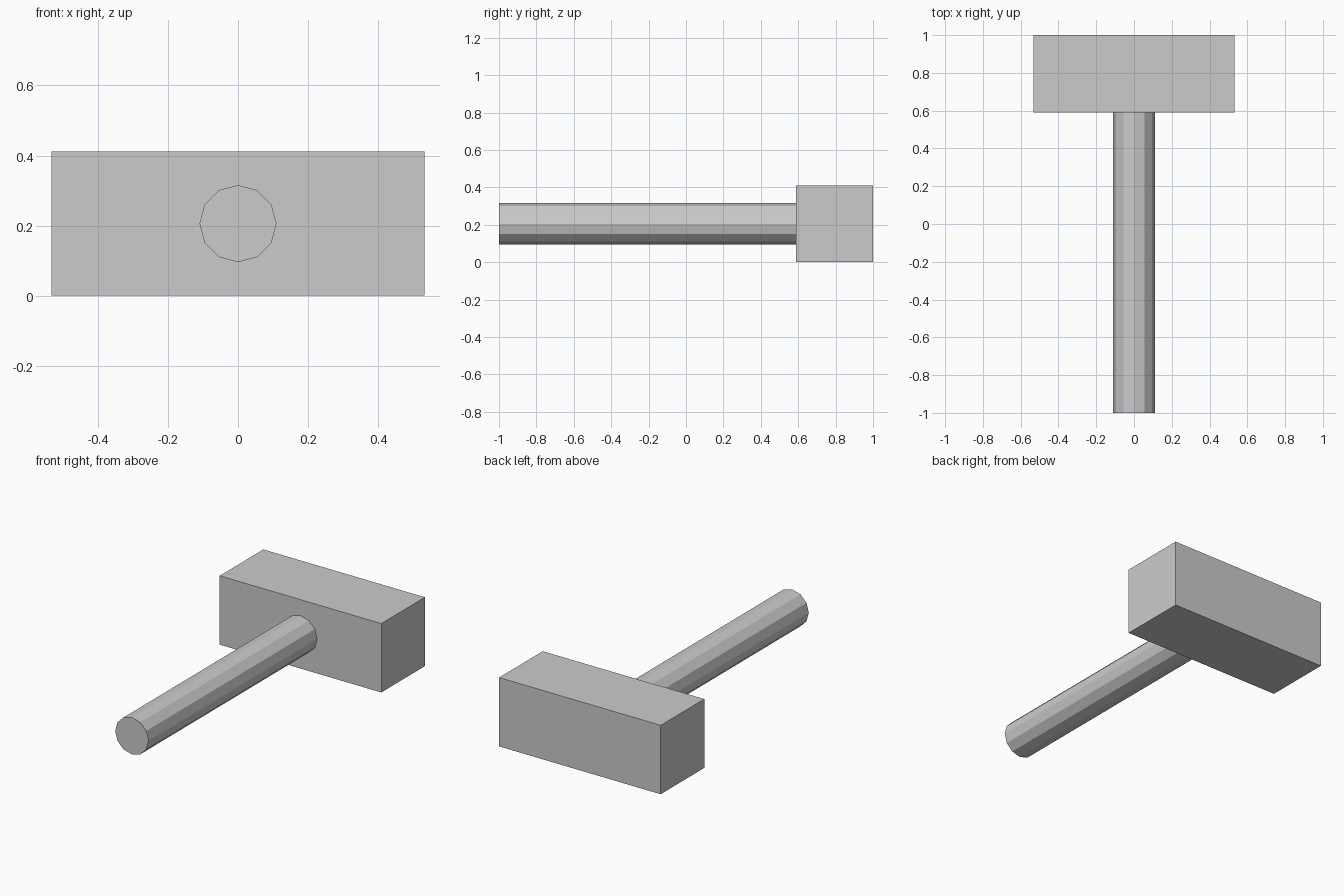
import bpy
from math import pi

if "Cube" in bpy.data.objects:
    bpy.data.objects.remove(bpy.data.objects["Cube"])

HEAD_W, HEAD_D = 1.066, 0.411   # head length, and its square section
HANDLE_R = 0.11
MID_Z = HEAD_D / 2
FACE_Y = 1.0 - HEAD_D           # front face of the head

# Block head
bpy.ops.mesh.primitive_cube_add(size=1, location=(0, 1.0 - HEAD_D / 2, MID_Z))
head = bpy.context.object
head.name = "hammer_head"
head.scale = (HEAD_W, HEAD_D, HEAD_D)
bpy.ops.object.transform_apply(location=False, rotation=False, scale=True)

# Twelve-sided handle, seated just inside the head
end_y = FACE_Y + 0.01
bpy.ops.mesh.primitive_cylinder_add(
    vertices=12, radius=HANDLE_R, depth=end_y + 1.0,
    location=(0, (end_y - 1.0) / 2, MID_Z), rotation=(pi / 2, 0, 0))
bpy.context.object.name = "handle"
